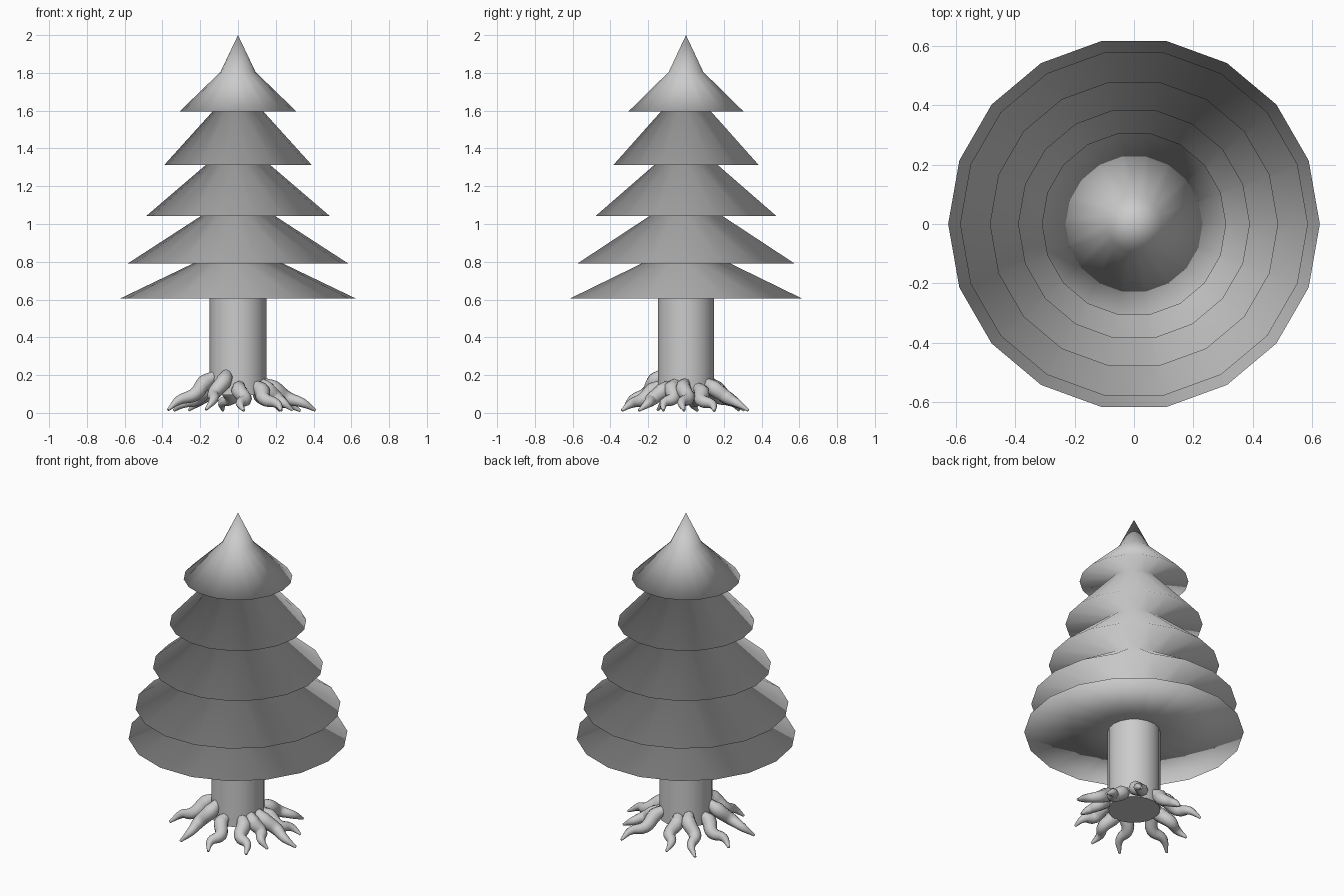
import bpy
from math import cos, sin, pi, hypot, atan2

if "Cube" in bpy.data.objects:
    bpy.data.objects.remove(bpy.data.objects["Cube"])

SIDES = 18


def lathe(name, profile, cap_end=False):
    """Spin (radius, z) points, listed from top to bottom, around z."""
    verts, rings = [], []
    for r, z in profile:
        n = 1 if r == 0 else SIDES
        rings.append([len(verts) + i for i in range(n)])
        verts += [(r * cos(2 * pi * i / SIDES), r * sin(2 * pi * i / SIDES), z)
                  for i in range(n)]
    faces = []
    for a, b in zip(rings, rings[1:]):
        for i in range(SIDES):
            j = (i + 1) % SIDES
            if len(a) == 1:
                faces.append((a[0], b[i], b[j]))
            else:
                faces.append((a[i], b[i], b[j], a[j]))
    if cap_end:
        faces.append(rings[-1][::-1])
    mesh = bpy.data.meshes.new(name)
    mesh.from_pydata(verts, [], faces)
    obj = bpy.data.objects.new(name, mesh)
    bpy.context.collection.objects.link(obj)
    mesh.shade_smooth()
    return obj


def select_only(obj):
    bpy.ops.object.select_all(action='DESELECT')
    obj.select_set(True)
    bpy.context.view_layer.objects.active = obj


# Foliage: one continuous zigzag skirt, fully smooth shaded
lathe("foliage", [
    (0, 2.0), (0.093, 1.805), (0.31, 1.595),
    (0.135, 1.595), (0.39, 1.313),
    (0.17, 1.313), (0.485, 1.043),
    (0.195, 1.043), (0.585, 0.79),
    (0.24, 0.79), (0.625, 0.605),
    (0.15, 0.605)])

# Trunk: plain cylinder with a flat base just above the ground
trunk = lathe("trunk", [(0.15, 0.605), (0.15, 0.095)], cap_end=True)
select_only(trunk)
bpy.ops.object.shade_smooth_by_angle(angle=pi / 5)

# Roots: tapered wavy tubes, (tip x, tip y, shoulder height)
ROOTS = [
    (0.41, -0.01, 0.13), (0.33, 0.15, 0.11), (0.22, 0.33, 0.13),
    (-0.08, 0.31, 0.13), (-0.26, 0.28, 0.14), (-0.34, 0.06, 0.12),
    (-0.37, -0.15, 0.16), (-0.17, -0.33, 0.17), (0.03, -0.34, 0.12),
    (0.23, -0.25, 0.12), (0.29, -0.12, 0.13)]
# fraction along the root, height factor, sideways sway, thickness
SHAPE = [(0.0, 1.25, 0.0, 0.026), (0.22, 1.0, 0.01, 0.043),
         (0.48, 0.60, -0.018, 0.036), (0.75, 0.42, 0.014, 0.025),
         (1.0, 0.10, 0.0, 0.007)]

for k, (tx, ty, h) in enumerate(ROOTS):
    length, ang = hypot(tx, ty), atan2(ty, tx)
    sway_sign = 1 if k % 2 else -1
    curve = bpy.data.curves.new("root", 'CURVE')
    curve.dimensions = '3D'
    curve.bevel_depth = 1.0
    curve.bevel_resolution = 2
    curve.resolution_u = 5
    curve.use_fill_caps = True
    spline = curve.splines.new('BEZIER')
    spline.bezier_points.add(len(SHAPE) - 1)
    for p, (t, f, sway, rad) in zip(spline.bezier_points, SHAPE):
        r = 0.125 + (length - 0.125) * t
        s = sway * sway_sign
        p.co = (r * cos(ang) - s * sin(ang), r * sin(ang) + s * cos(ang), h * f)
        p.radius = rad
        p.handle_left_type = p.handle_right_type = 'AUTO'
    root = bpy.data.objects.new(f"root_{k + 1}", curve)
    bpy.context.collection.objects.link(root)
    select_only(root)
    bpy.ops.object.convert(target='MESH')
    bpy.ops.object.shade_smooth_by_angle(angle=pi / 3)
